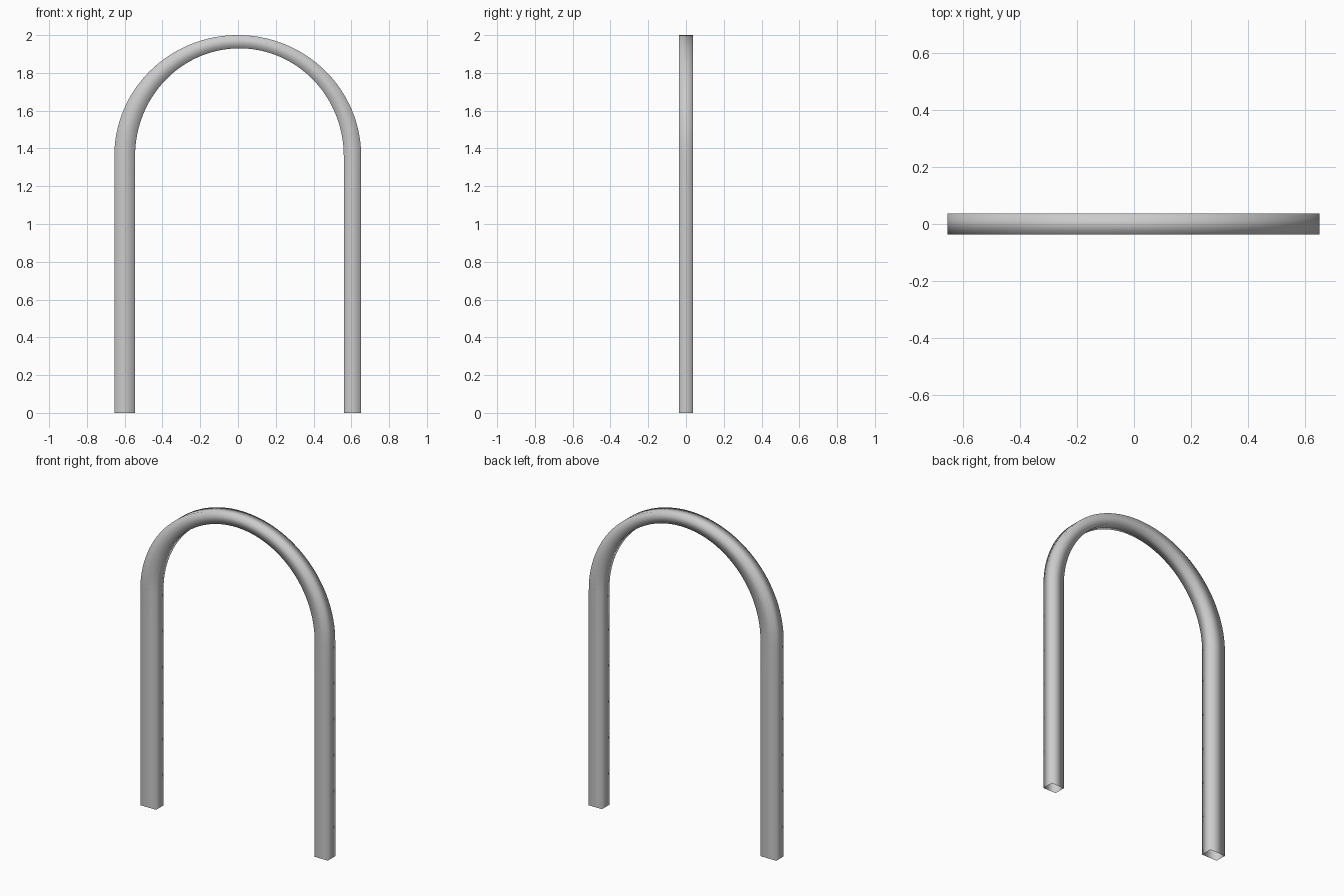
import bpy
import bmesh
import math

if "Cube" in bpy.data.objects:
    bpy.data.objects.remove(bpy.data.objects["Cube"])

HALF_DEPTH = 0.037
SEGMENTS = 64
LEG_STEPS = 6


def arch_line(x_left, x_right, spring, top):
    """Points up the left leg, over the round top and down the right leg."""
    cx, rx = (x_left + x_right) / 2, (x_right - x_left) / 2
    legs = [spring * i / LEG_STEPS for i in range(LEG_STEPS)]
    pts = [(x_left, z) for z in legs]
    for i in range(SEGMENTS + 1):
        a = math.pi * (1 - i / SEGMENTS)
        pts.append((cx + rx * math.cos(a), spring + (top - spring) * math.sin(a)))
    pts += [(x_right, z) for z in reversed(legs)]
    return pts


# Outer and inner outlines give the slightly uneven thickness
outer = arch_line(-0.655, 0.652, 1.36, 2.0)
inner = arch_line(-0.545, 0.56, 1.36, 1.93)

# Four-sided tube, open at both feet
bm = bmesh.new()
rings = []
for (xo, zo), (xi, zi) in zip(outer, inner):
    rings.append([bm.verts.new(p) for p in (
        (xo, -HALF_DEPTH, zo), (xi, -HALF_DEPTH, zi),
        (xi, HALF_DEPTH, zi), (xo, HALF_DEPTH, zo))])
for a, b in zip(rings, rings[1:]):
    for k in range(4):
        n = (k + 1) % 4
        bm.faces.new((a[k], a[n], b[n], b[k]))
bmesh.ops.recalc_face_normals(bm, faces=bm.faces)
# Make sure the normals point out of the tube
front = min(bm.faces, key=lambda f: f.calc_center_median().y)
if front.normal.y > 0:
    bmesh.ops.reverse_faces(bm, faces=bm.faces)
for f in bm.faces:
    f.smooth = True

mesh = bpy.data.meshes.new("arch_tube")
bm.to_mesh(mesh)
bm.free()
bpy.context.collection.objects.link(bpy.data.objects.new("arch_tube", mesh))
